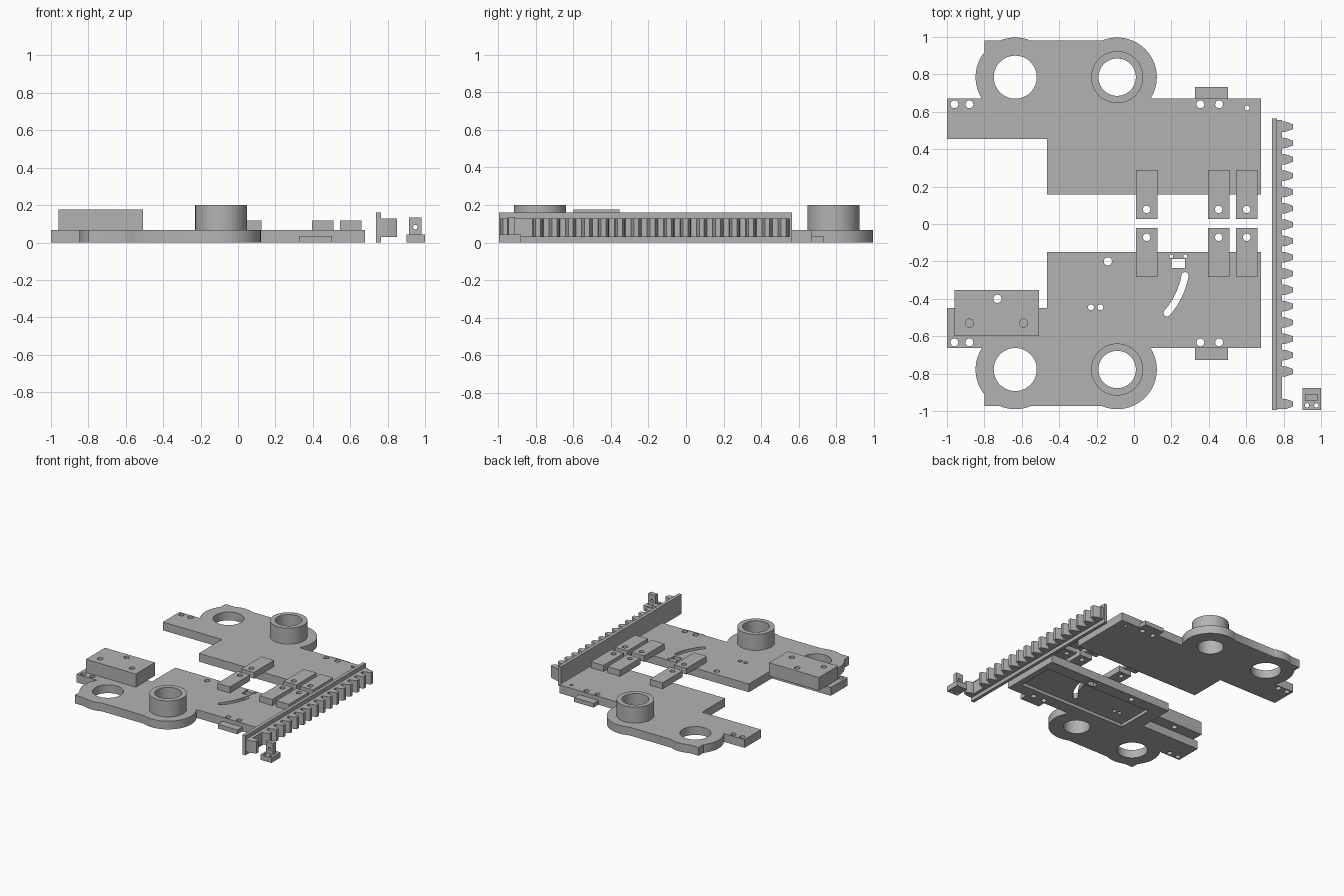
import bpy, bmesh, math

if "Cube" in bpy.data.objects:
    bpy.data.objects.remove(bpy.data.objects["Cube"])

grey = bpy.data.materials.new("plain grey")
grey.diffuse_color = (0.45, 0.45, 0.45, 1)
grey.use_nodes = True
grey.node_tree.nodes["Principled BSDF"].inputs["Base Color"].default_value = grey.diffuse_color


def arc(cx, cy, r, a0, a1, n):
    return [(cx + r * math.cos(math.radians(a0 + (a1 - a0) * i / n)),
             cy + r * math.sin(math.radians(a0 + (a1 - a0) * i / n))) for i in range(n + 1)]


def circle(cx, cy, r, n=32):
    return arc(cx, cy, r, 0, 360, n)[:-1]


def rect(x0, x1, y0, y1):
    return [(x0, y0), (x1, y0), (x1, y1), (x0, y1)]


def flip(pts):
    # front half is the back half mirrored in y
    return [(x, 0.007 - y) for x, y in pts]


def make(name, prisms, axis="z"):
    """One object from several (outline, low, high) prisms."""
    bm = bmesh.new()
    for pts, lo, hi in prisms:
        put = (lambda p, h: (p[0], p[1], h)) if axis == "z" else (lambda p, h: (p[0], h, p[1]))
        a = [bm.verts.new(put(p, lo)) for p in pts]
        b = [bm.verts.new(put(p, hi)) for p in pts]
        bm.faces.new(a)
        bm.faces.new(b)
        for i in range(len(pts)):
            j = (i + 1) % len(pts)
            bm.faces.new((a[i], a[j], b[j], b[i]))
    bmesh.ops.recalc_face_normals(bm, faces=bm.faces)
    me = bpy.data.meshes.new(name)
    bm.to_mesh(me)
    bm.free()
    ob = bpy.data.objects.new(name, me)
    bpy.context.collection.objects.link(ob)
    me.materials.append(grey)
    return ob


def cut(ob, prisms, axis="z"):
    tool = make(ob.name + "_cutter", prisms, axis)
    mod = ob.modifiers.new("cut", "BOOLEAN")
    mod.operation, mod.solver, mod.object = "DIFFERENCE", "EXACT", tool
    bpy.context.view_layer.update()
    me = bpy.data.meshes.new_from_object(ob.evaluated_get(bpy.context.evaluated_depsgraph_get()))
    ob.modifiers.clear()
    ob.data = me
    bpy.data.objects.remove(tool)


def through(outlines):
    return [(o, -0.1, 0.4) for o in outlines]


# Plate outline with two round lobes on the outer edge
T = 0.068
LX, RX, CY, R = -0.635, -0.09, 0.785, 0.212
low = math.degrees(math.asin(0.115 / R))
top = math.degrees(math.asin(0.195 / R))
side = math.degrees(math.acos(0.165 / R))
outline = ([(-1, 0.67), (-1, 0.455), (-0.465, 0.455), (-0.465, 0.157), (0.68, 0.157), (0.68, 0.67)]
           + arc(RX, CY, R, -low, 180 - top, 32)
           + arc(LX, CY, R, top, 180 - top, 14)
           + [(-0.8, 0.98)]
           + arc(LX, CY, R, 180 - side, 180 + low, 16))
holes = [circle(LX, CY, 0.115, 48), circle(RX, CY, 0.1, 48)]
holes += [circle(x, 0.64, 0.021, 20) for x in (-0.96, -0.88, 0.355, 0.455)]

# Back plate
back = make("back_plate", [(outline, 0, T)])
cut(back, through(holes + [circle(0.605, 0.62, 0.013, 16)]))

# Front plate: curved slot about its pivot hole, window, small holes
PX, PY, SR, SW = -0.14, -0.2, 0.42, 0.019
a0, a1 = -41, -10.5
rad = math.radians
slot = (arc(PX, PY, SR + SW, a0, a1, 16)
        + arc(PX + SR * math.cos(rad(a1)), PY + SR * math.sin(rad(a1)), SW, a1, a1 + 180, 8)[1:-1]
        + arc(PX, PY, SR - SW, a1, a0, 16)
        + arc(PX + SR * math.cos(rad(a0)), PY + SR * math.sin(rad(a0)), SW, a0 + 180, a0 + 360, 8)[1:-1])
front = make("front_plate", [(flip(outline), 0, T)])
cut(front, [(rect(-0.35, 0.63, -0.56, -0.25), -0.1, 0.025)])  # shallow underside pocket
cut(front, through([flip(h) for h in holes] + [
    slot, circle(PX, PY, 0.022, 20), rect(0.2, 0.272, -0.235, -0.188),
    circle(0.2, -0.173, 0.01, 12), circle(0.275, -0.173, 0.01, 12),
    circle(-0.23, -0.445, 0.016, 16), circle(-0.18, -0.445, 0.016, 16)]))

# Collars, hinge tabs and edge ledges on both plates
for label, f in (("back", lambda p: p), ("front", flip)):
    collar = make(label + "_collar", [(f(circle(RX, CY, 0.139, 64)), T, 0.2)])
    cut(collar, through([f(circle(RX, CY, 0.1, 48))]))
    for i, x in enumerate((0.01, 0.395, 0.545)):
        tab = make(f"{label}_hinge_tab_{i + 1}", [(f(rect(x, x + 0.115, 0.028, 0.29)), T, 0.118)])
        cut(tab, through([f(circle(x + 0.0575, 0.078, 0.02, 20))]))
    make(label + "_ledge", [(f(rect(0.325, 0.503, 0.67, 0.733)), 0, 0.035)])

# Raised block on the front plate
block = make("mount_block", [(rect(-0.96, -0.507, -0.6, -0.353), T, 0.176)])
cut(block, through([circle(x, y, 0.022, 24) for x, y in ((-0.73, -0.4), (-0.88, -0.53), (-0.59, -0.53))]))

# Toothed rack: rail flange plus a body with teeth, one tooth left out
make("rack_rail", [(rect(0.737, 0.764, -0.995, 0.565), 0, 0.16)])
profile = [(0.764, 0.555), (0.764, -0.99), (0.79, -0.99)]
for i in range(17, -1, -1):
    if i == 16:
        continue
    y = 0.52 - i * 0.0872
    profile += [(0.79, y - 0.029), (0.815, y - 0.026), (0.85, y - 0.013),
                (0.85, y + 0.013), (0.815, y + 0.026), (0.79, y + 0.029)]
profile.append((0.79, 0.555))
make("rack_teeth", [(profile, 0.03, 0.128)])

# Small bracket: drilled foot and upright
foot = make("bracket_foot", [(rect(0.9, 1.0, -0.995, -0.878), 0, 0.043)])
cut(foot, through([circle(x, -0.97, 0.012, 16) for x in (0.925, 0.975)]))
post = make("bracket_post", [(rect(0.915, 0.98, -0.945, -0.91), 0.043, 0.135)])
cut(post, [(circle(0.948, 0.082, 0.012, 16), -1.2, -0.7)], "y")

# Smooth the round walls, keep edges crisp
bpy.ops.object.select_all(action="SELECT")
bpy.context.view_layer.objects.active = back
bpy.ops.object.shade_smooth_by_angle(angle=math.radians(25))
